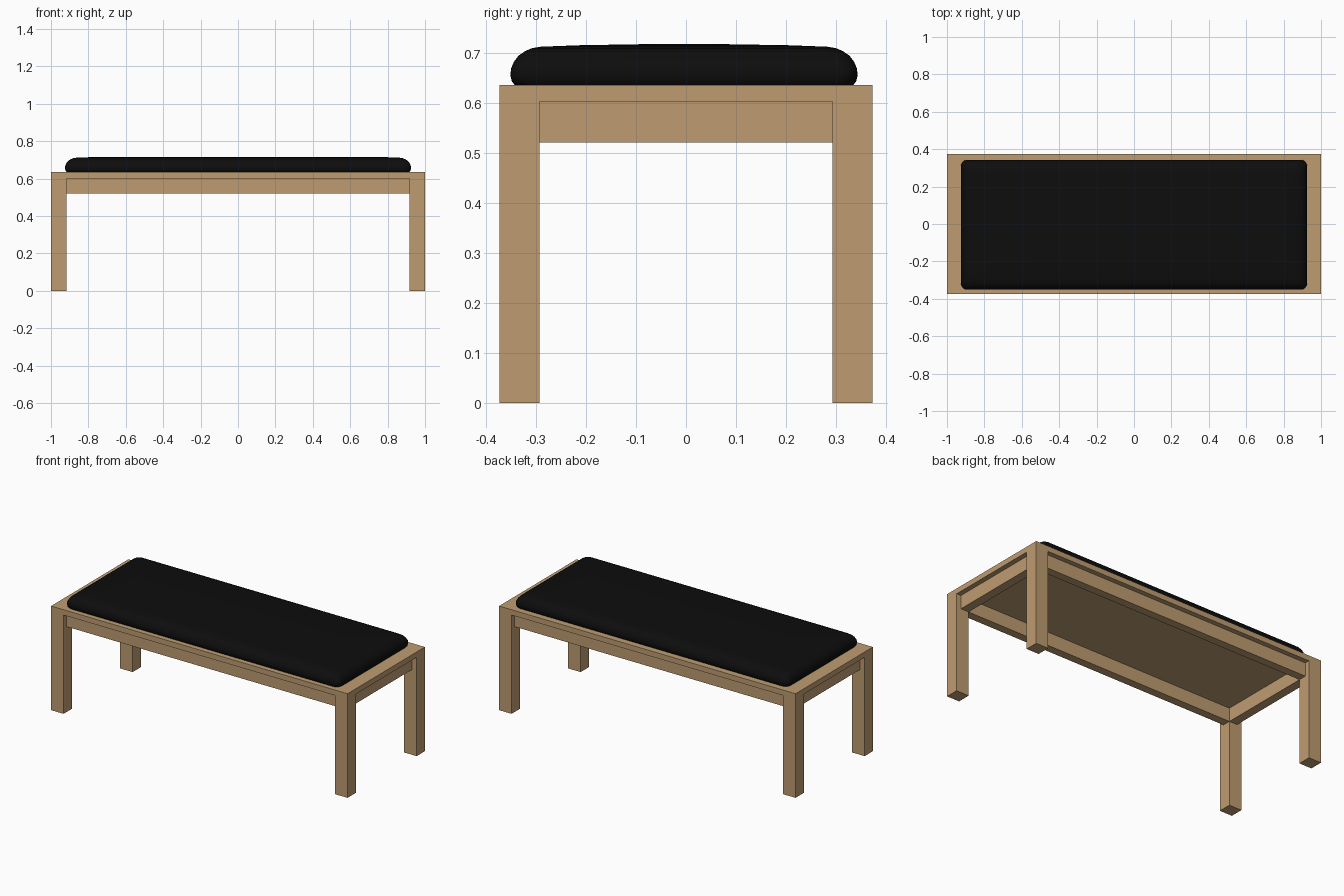
import bpy
import bmesh
import math

cube = bpy.data.objects.get("Cube")
if cube:
    bpy.data.objects.remove(cube, do_unlink=True)


def material(name, colour):
    mat = bpy.data.materials.new(name)
    mat.use_nodes = True
    mat.diffuse_color = colour
    bsdf = next(n for n in mat.node_tree.nodes if n.type == "BSDF_PRINCIPLED")
    bsdf.inputs["Base Color"].default_value = colour
    return mat


wood = material("light_wood", (0.52, 0.335, 0.168, 1))
fabric = material("black_fabric", (0.004, 0.004, 0.004, 1))


def add_object(name, bm, mat):
    mesh = bpy.data.meshes.new(name)
    bmesh.ops.recalc_face_normals(bm, faces=bm.faces)
    bm.to_mesh(mesh)
    bm.free()
    mesh.materials.append(mat)
    obj = bpy.data.objects.new(name, mesh)
    bpy.context.collection.objects.link(obj)
    return obj


def box(name, low, high):
    bm = bmesh.new()
    bmesh.ops.create_cube(bm, size=1)
    for v in bm.verts:
        v.co = [a + (c + 0.5) * (b - a) for a, b, c in zip(low, high, v.co)]
    return add_object(name, bm, wood)


# Overall frame sizes
X, Y = 1.0, 0.373
LEG_X, LEG_Y = 0.084, 0.08
TOP, LEDGE, APRON = 0.635, 0.602, 0.52
RECESS = 0.03

# Seat board
box("seat_board", (-X, -Y, LEDGE), (X, Y, TOP))

# Legs
for sx, side in ((1, "left"), (-1, "right")):
    for sy, end in ((-1, "front"), (1, "back")):
        xs = sorted((sx * X, sx * (X - LEG_X)))
        ys = sorted((sy * Y, sy * (Y - LEG_Y)))
        box(f"{end}_{side}_leg", (xs[0], ys[0], 0), (xs[1], ys[1], LEDGE))

# Recessed rails between the legs
for s, end, side in ((-1, "front", "right"), (1, "back", "left")):
    ys = sorted((s * (Y - RECESS), s * (Y - LEG_Y)))
    box(f"{end}_rail", (LEG_X - X, ys[0], APRON), (X - LEG_X, ys[1], LEDGE))
    xs = sorted((s * (X - RECESS), s * (X - LEG_X)))
    box(f"{side}_rail", (xs[0], LEG_Y - Y, APRON), (xs[1], Y - LEG_Y, LEDGE))


# Cushion: stacked rounded rectangles, from the base to the crowned top
def rounded_rectangle(bm, hx, hy, radius, z, steps=6):
    ring = []
    for corner, (sx, sy) in enumerate(((1, 1), (-1, 1), (-1, -1), (1, -1))):
        for i in range(steps + 1):
            a = (corner + i / steps) * math.pi / 2
            ring.append(bm.verts.new((sx * (hx - radius) + radius * math.cos(a),
                                      sy * (hy - radius) + radius * math.sin(a) - 0.004, z)))
    return ring


profile = [(0.009, 0.635), (0.003, 0.642), (0, 0.654), (0.001, 0.668),
           (0.007, 0.682), (0.016, 0.694), (0.029, 0.703), (0.043, 0.709),
           (0.06, 0.712), (0.14, 0.715), (0.26, 0.717)]
bm = bmesh.new()
rings = [rounded_rectangle(bm, 0.925 - inset, 0.347 - inset, 0.035, z)
         for inset, z in profile]
for lower, upper in zip(rings, rings[1:]):
    for i in range(len(lower)):
        j = (i + 1) % len(lower)
        bm.faces.new((lower[i], lower[j], upper[j], upper[i]))
bm.faces.new(rings[0])
bm.faces.new(rings[-1])
cushion = add_object("cushion", bm, fabric)
bpy.context.view_layer.objects.active = cushion
cushion.select_set(True)
bpy.ops.object.shade_smooth_by_angle(angle=math.radians(40))
